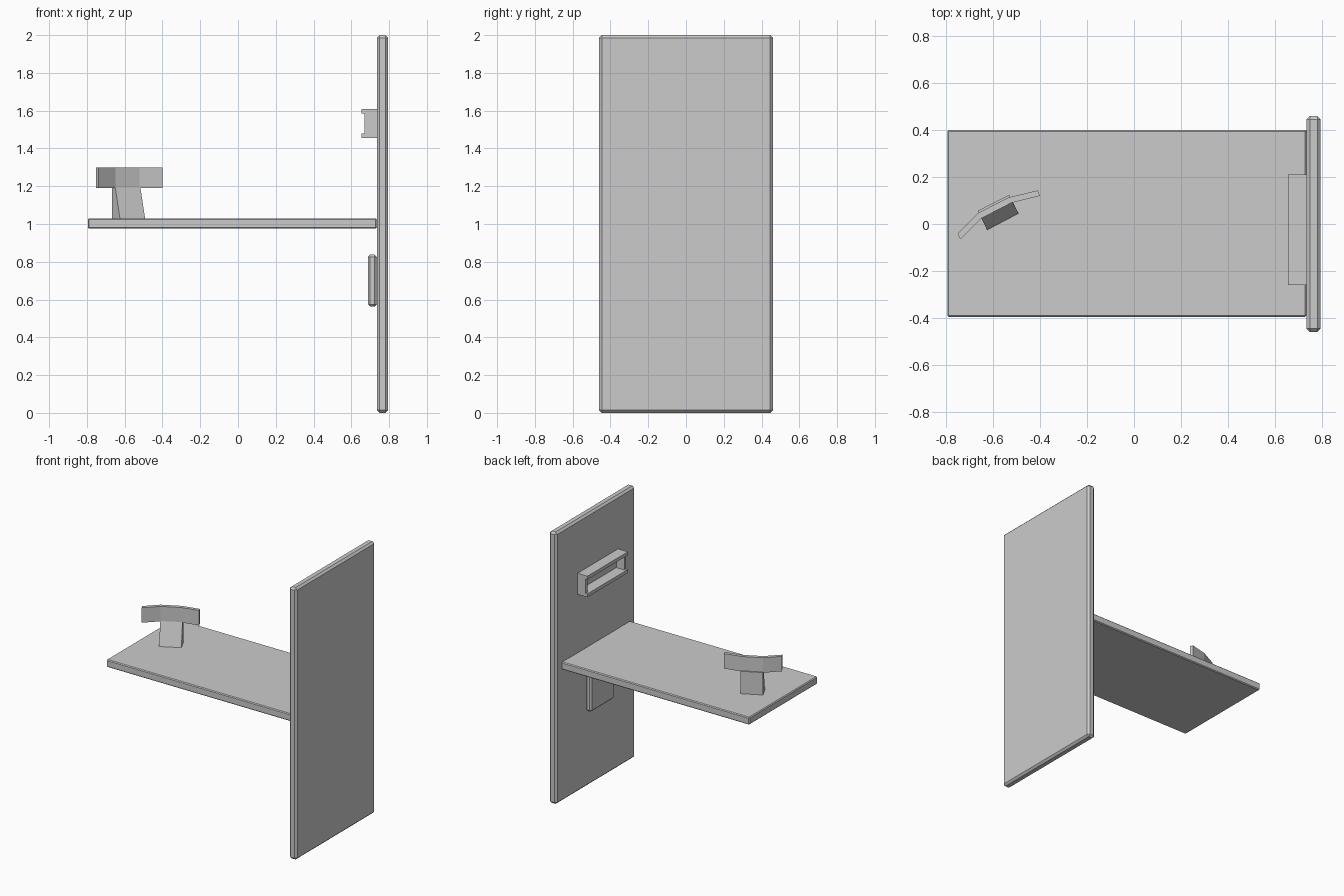
import bpy, bmesh

if "Cube" in bpy.data.objects:
    bpy.data.objects.remove(bpy.data.objects["Cube"])

def make(name, verts, faces, bevel=0):
    me = bpy.data.meshes.new(name)
    me.from_pydata(verts, [], faces)
    bm = bmesh.new()
    bm.from_mesh(me)
    bmesh.ops.recalc_face_normals(bm, faces=bm.faces)
    bm.to_mesh(me)
    bm.free()
    ob = bpy.data.objects.new(name, me)
    bpy.context.collection.objects.link(ob)
    if bevel:
        m = ob.modifiers.new("bevel", 'BEVEL')
        m.width, m.segments = bevel, 1
    return ob

def loft(name, low, high, z0, z1, bevel=0):
    """Solid between two matching outlines at two heights."""
    n = len(low)
    verts = [(x, y, z0) for x, y in low] + [(x, y, z1) for x, y in high]
    faces = [tuple(range(n)), tuple(range(n, 2 * n))]
    faces += [(i, (i + 1) % n, n + (i + 1) % n, n + i) for i in range(n)]
    return make(name, verts, faces, bevel)

def box(name, x, y, z, bevel=0):
    o = [(x[0], y[0]), (x[1], y[0]), (x[1], y[1]), (x[0], y[1])]
    return loft(name, o, o, z[0], z[1], bevel)

# Upright panel and table top
box("wall_panel", (0.735, 0.795), (-0.46, 0.46), (0, 2), 0.014)
box("table_top", (-0.795, 0.735), (-0.395, 0.4), (0.975, 1.03), 0.006)

# Open shelf box on the panel: top and bottom stick out past the ends
for n, z in (("bottom", (1.455, 1.48)), ("top", (1.585, 1.61))):
    box("shelf_" + n, (0.655, 0.735), (-0.26, 0.21), z)
for n, y in (("right", (-0.26, -0.24)), ("left", (0.19, 0.21))):
    box("shelf_end_" + n, (0.67, 0.735), y, (1.48, 1.585))

# Square plate under the table
box("lower_plate", (0.688, 0.735), (-0.15, 0.12), (0.563, 0.838), 0.012)

# Wedge stem with a sloping front
back = [(-0.531, 0.124), (-0.666, 0.056)]
loft("rest_stem", [(-0.625, -0.025), (-0.492, 0.045)] + back,
     [(-0.65, 0.025), (-0.517, 0.093)] + back, 1.03, 1.195)

# Curved rest, three flat segments
rear = [(-0.752, -0.043), (-0.662, 0.048), (-0.535, 0.113), (-0.41, 0.143)]
front = [(-0.738, -0.065), (-0.648, 0.025), (-0.522, 0.09), (-0.40, 0.12)]
loft("curved_rest", front + rear[::-1], front + rear[::-1], 1.19, 1.3)
